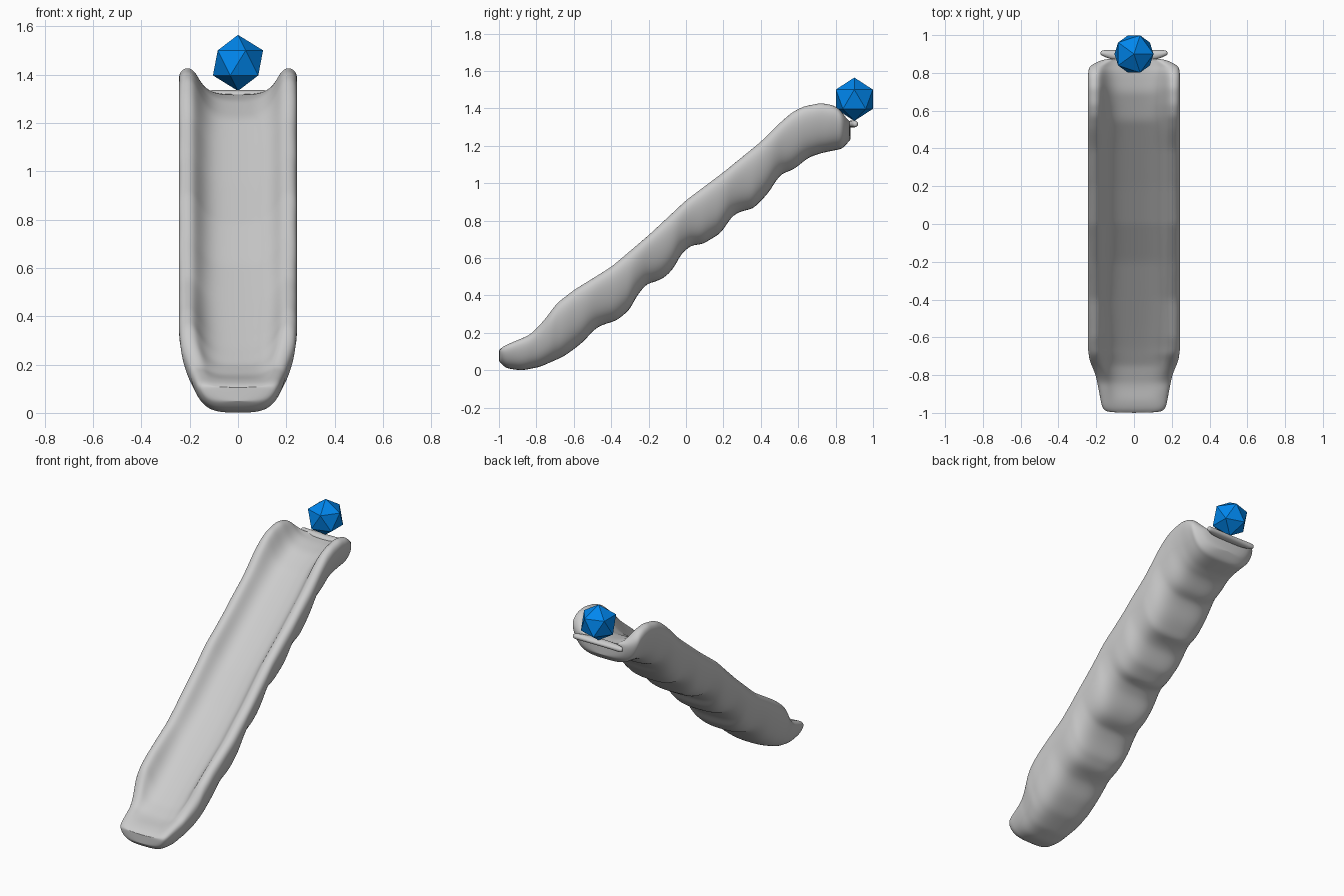
import bpy, bmesh, math

if "Cube" in bpy.data.objects:
    bpy.data.objects.remove(bpy.data.objects["Cube"])

# side outlines of the slide as (y, z), and half width as (y, x)
RIM = [(-1, .105), (-.98, .128), (-.83, .192), (-.76, .267), (-.69, .362), (-.6, .432), (-.4, .555),
       (-.2, .725), (0, .912), (.2, 1.062), (.4, 1.225), (.5, 1.325), (.57, 1.385), (.63, 1.415),
       (.72, 1.432), (.8, 1.418), (.84, 1.375), (.86, 1.345), (.88, 1.325)]
BASE = [(-1, .05), (-.97, .012), (-.88, -.002), (-.78, .018), (-.65, .075), (-.55, .15), (-.49, .22),
        (-.44, .245), (-.37, .265), (-.3, .325), (-.26, .405), (-.21, .46), (-.13, .485), (-.07, .535),
        (-.03, .615), (.02, .665), (.09, .675), (.19, .735), (.24, .815), (.28, .845), (.36, .865),
        (.44, .945), (.5, 1.045), (.58, 1.075), (.65, 1.135), (.72, 1.16), (.84, 1.185), (.88, 1.235)]
FLOOR = [(-1, .104), (-.98, .124), (-.93, .14), (-.85, .155), (-.75, .2), (-.65, .27), (-.55, .345),
         (-.2, .61), (0, .785), (.2, .94), (.4, 1.1), (.55, 1.22), (.7, 1.295), (.8, 1.315), (.88, 1.32)]
WIDTH = [(-1, .135), (-.98, .17), (-.9, .185), (-.8, .205), (-.72, .239), (-.65, .248),
         (.78, .248), (.84, .24), (.862, .19), (.88, .14)]
# half cross-section: outside as (x, share of base-to-rim), inside as (x, share of floor-to-rim)
OUTSIDE = [(0, 0), (.3, .005), (.56, .05), (.77, .2), (.91, .45), (1, .75), (.98, .94), (.86, 1)]
INSIDE = [(.75, .94), (.67, .7), (.58, .4), (.45, .15), (.27, .02), (0, 0)]


def at(line, y):
    for (y0, z0), (y1, z1) in zip(line, line[1:]):
        if y <= y1:
            return z0 + (z1 - z0) * (y - y0) / (y1 - y0)
    return line[-1][1]


def section(y):
    t, b, f, w = (at(line, y) for line in (RIM, BASE, FLOOR, WIDTH))
    half = [(x * w, b + v * (t - b)) for x, v in OUTSIDE]
    half += [(x * w, f + v * (t - f)) for x, v in INSIDE]
    return half + [(-x, z) for x, z in half[-2:0:-1]]


def finish(bm, name):
    bmesh.ops.recalc_face_normals(bm, faces=bm.faces)
    mesh = bpy.data.meshes.new(name)
    bm.to_mesh(mesh)
    bm.free()
    obj = bpy.data.objects.new(name, mesh)
    bpy.context.collection.objects.link(obj)
    return obj


def smooth(obj, levels):
    for p in obj.data.polygons:
        p.use_smooth = True
    obj.modifiers.new("smooth", 'SUBSURF').levels = levels
    obj.modifiers["smooth"].render_levels = levels


# slide trough with wavy underside, lofted through the sections
bm = bmesh.new()
ys = [-1, -.985] + [-.96 + i * .03 for i in range(60)] + [.835, .86, .88]
rings = [[bm.verts.new((x, y, z)) for x, z in section(y)] for y in ys]
n = len(rings[0])
for a, b in zip(rings, rings[1:]):
    for i in range(n):
        j = (i + 1) % n
        bm.faces.new((a[i], a[j], b[j], b[i]))
# end caps: strips joining the outside of each section to its inside
for r in (rings[0], rings[-1]):
    bm.faces.new((r[0], r[1], r[-1]))
    for i in range(1, n // 2 - 1):
        bm.faces.new((r[i], r[i + 1], r[n - i - 1], r[n - i]))
    m = n // 2
    bm.faces.new((r[m - 1], r[m], r[m + 1]))
smooth(finish(bm, "slide_trough"), 2)

# flared lip at the top end: flat oval sections swept across x
bm = bmesh.new()
lip = []
for x, yc, ry, rz in [(-.178, .905, .01, .012), (-.165, .905, .018, .02), (-.11, .893, .03, .021),
                      (0, .888, .036, .021), (.11, .893, .03, .021), (.165, .905, .018, .02),
                      (.178, .905, .01, .012)]:
    lip.append([bm.verts.new((x, yc + ry * math.cos(k * math.pi / 4),
                              1.317 + rz * math.sin(k * math.pi / 4))) for k in range(8)])
for a, b in zip(lip, lip[1:]):
    for i in range(8):
        j = (i + 1) % 8
        bm.faces.new((a[i], a[j], b[j], b[i]))
bm.faces.new(lip[0])
bm.faces.new(lip[-1])
smooth(finish(bm, "top_lip"), 2)

# faceted blue ball resting above the lip
bm = bmesh.new()
bmesh.ops.create_icosphere(bm, subdivisions=1, radius=.116)
ball = finish(bm, "ball")
ball.location = (0, .9, 1.449)
blue = bpy.data.materials.new("blue")
blue.diffuse_color = (.0, .24, .85, 1)
blue.use_nodes = True
blue.node_tree.nodes["Principled BSDF"].inputs["Base Color"].default_value = blue.diffuse_color
ball.data.materials.append(blue)
